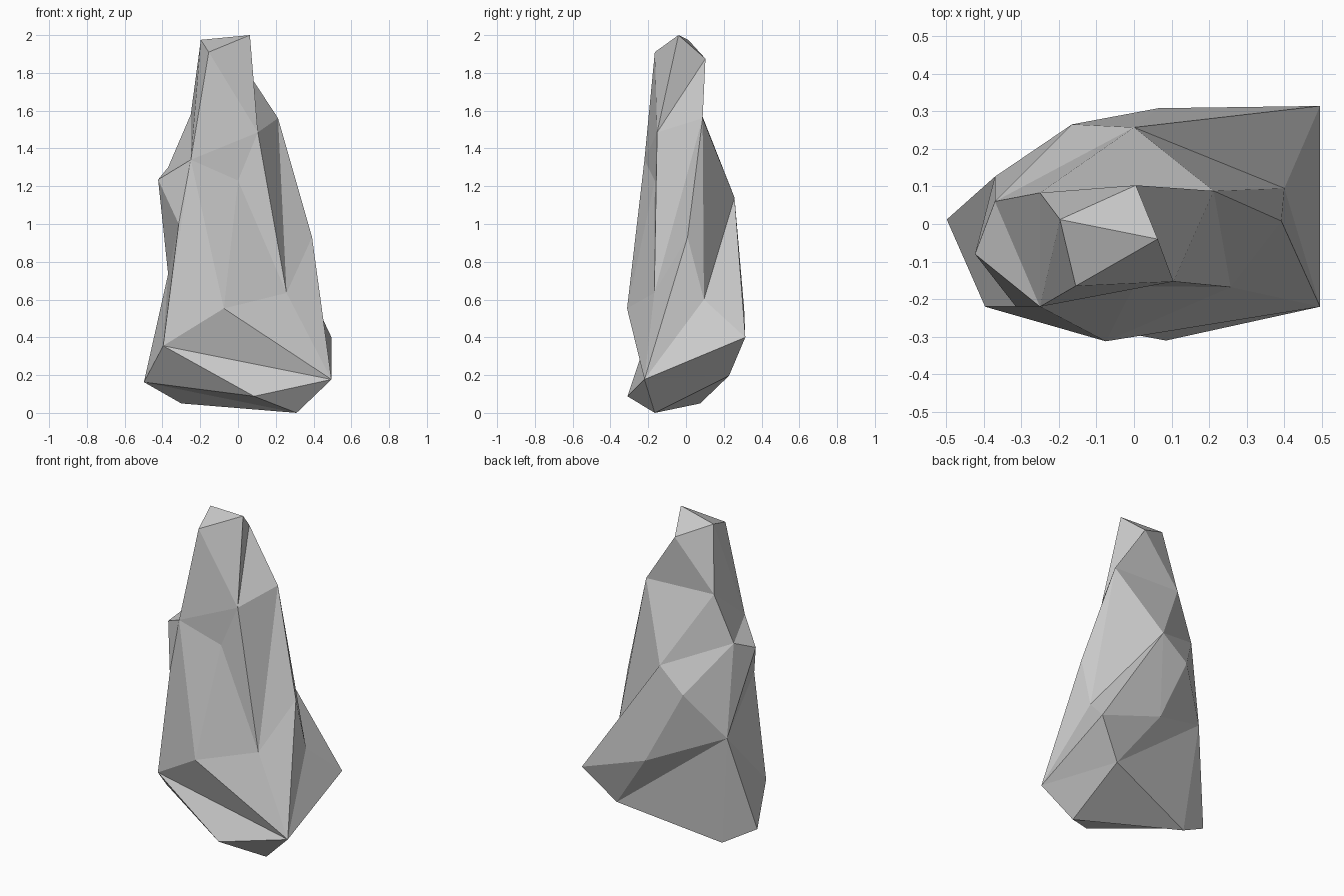
import bpy, bmesh

if "Cube" in bpy.data.objects:
    bpy.data.objects.remove(bpy.data.objects["Cube"])

bm = bmesh.new()


def ring(*points):
    return [bm.verts.new(p) for p in points]


def band(upper, lower, steps):
    """Triangulate between two closed rings; u / l advances along the upper / lower ring."""
    i = j = 0
    for s in steps:
        a, b = upper[i % len(upper)], lower[j % len(lower)]
        if s == "u":
            i += 1
            bm.faces.new((a, b, upper[i % len(upper)]))
        else:
            j += 1
            bm.faces.new((a, b, lower[j % len(lower)]))


# Cross-section rings, anticlockwise from the front, top to bottom
peak = ring((-.155, -.165, 1.91), (.063, -.04, 2), (.005, .103, 1.875), (-.197, .012, 1.975))
shoulder = ring((-.25, -.22, 1.34), (.105, -.153, 1.485), (.212, .088, 1.56), (-.25, .083, 1.58))
waist = ring((0, -.165, 1.23), (.257, -.168, .635), (.392, .008, .93), (.40, .095, .6),
             (0, .257, 1.14), (-.37, .06, 1.3), (-.423, -.08, 1.235), (-.314, -.22, 1.0),
             (-.396, -.22, .355), (-.075, -.312, .553))
skirt = ring((.495, -.22, .177), (.495, .314, .4), (.065, .308, .55), (-.165, .265, 1.0),
             (-.37, .126, .735), (-.498, .012, .163), (.085, -.31, .088))
foot = ring((.31, -.165, 0), (.315, .228, .197), (-.3, .075, .05))

# Faceted sides
band(peak, shoulder, "luullulu")
band(shoulder, waist, "ululllululllll")
band(waist[1:], skirt, "uululluluuullluu")
band(skirt[:3] + skirt[4:], foot, "luuululuu")

# Caps and the two facets that lie within one ring
for tri in ((peak[0], peak[1], peak[3]), (peak[1], peak[2], peak[3]), foot,
            (waist[0], waist[1], waist[9]), skirt[2:5]):
    bm.faces.new(tri)

bmesh.ops.recalc_face_normals(bm, faces=bm.faces)
mesh = bpy.data.meshes.new("rock")
bm.to_mesh(mesh)
bm.free()
bpy.context.collection.objects.link(bpy.data.objects.new("rock", mesh))
